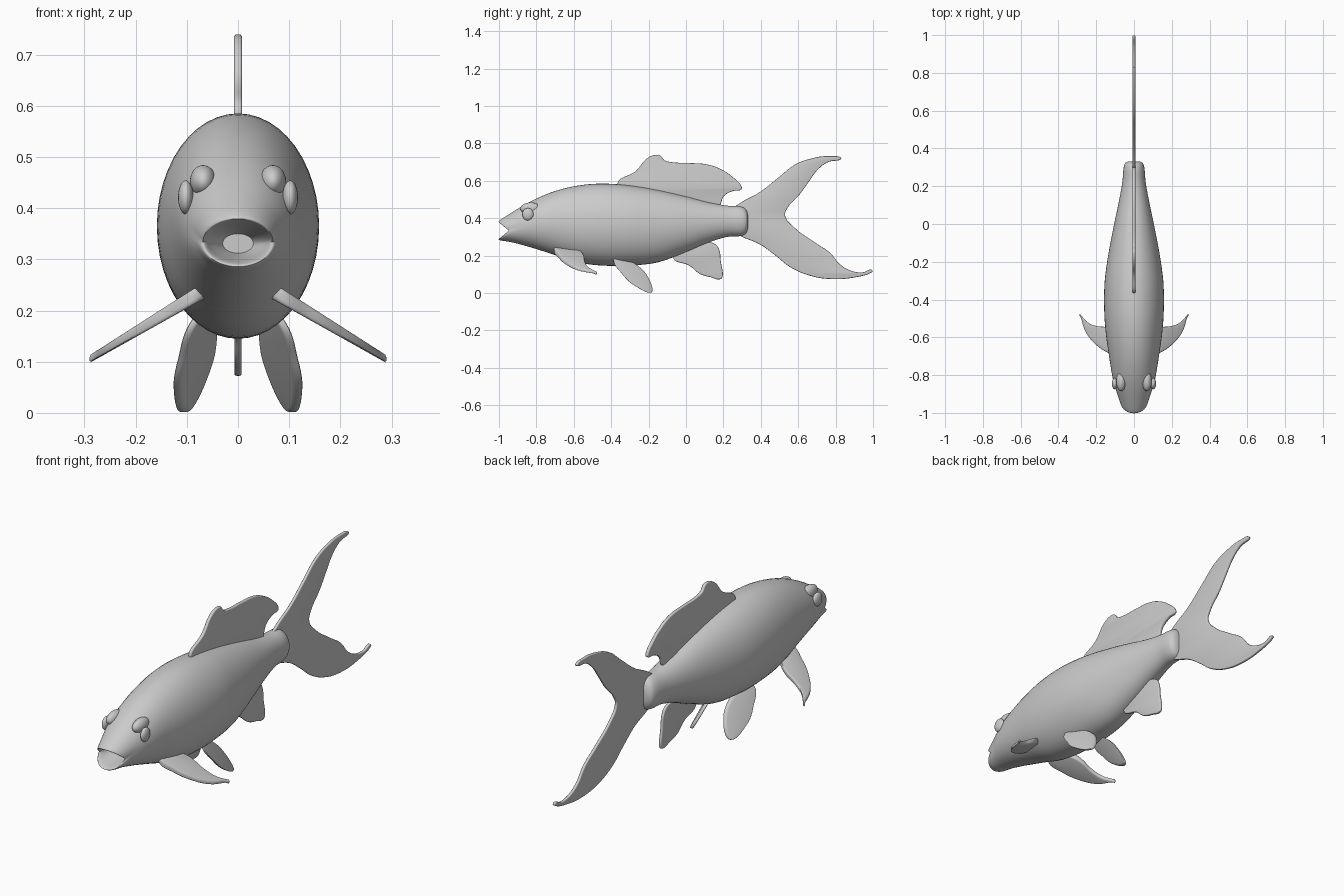
import bpy, bmesh, math
from mathutils import Vector

if "Cube" in bpy.data.objects:
    bpy.data.objects.remove(bpy.data.objects["Cube"])


def smooth(ob, angle=40):
    bpy.ops.object.select_all(action='DESELECT')
    ob.select_set(True)
    bpy.context.view_layer.objects.active = ob
    bpy.ops.object.shade_smooth_by_angle(angle=math.radians(angle))


def mirror(ob):
    ob.modifiers.new("mirror", 'MIRROR').use_mirror_merge = False


def catmull(rows, steps):
    """Smooth interpolation through rows of numbers."""
    out = []
    n = len(rows)
    for i in range(n - 1):
        a, b, c, d = (rows[min(max(i + k, 0), n - 1)] for k in (-1, 0, 1, 2))
        for s in range(steps):
            t = s / steps
            out.append([0.5 * (2 * q + (r - p) * t + (2 * p - 5 * q + 4 * r - u) * t * t
                               + (3 * q - p - 3 * r + u) * t ** 3)
                        for p, q, r, u in zip(a, b, c, d)])
    out.append(rows[-1])
    return out


# Body: elliptical rings from inside the mouth, over the lips, to the tail root
# y, top z, bottom z, half width, forward pull of the top and bottom of the ring
STATIONS = [
    (-.86, .350, .312, .030, 0), (-.91, .364, .302, .052, .02),
    (-.94, .376, .293, .063, .05), (-.945, .386, .283, .071, .053),
    (-.905, .428, .272, .086, .03), (-.86, .467, .256, .102, .012),
    (-.80, .505, .235, .116, 0), (-.70, .545, .203, .132, 0),
    (-.58, .574, .164, .149, 0), (-.45, .585, .147, .158, 0),
    (-.30, .575, .147, .155, 0), (-.15, .550, .164, .134, 0),
    (0, .516, .219, .105, 0), (.12, .485, .270, .080, 0),
    (.22, .467, .300, .062, 0), (.29, .463, .304, .056, 0),
    (.32, .447, .318, .048, 0), (.332, .415, .348, .030, 0)]
SEG = 48
bm = bmesh.new()
rings = []
for y, top, bot, w, pull in catmull(STATIONS, 4):
    ring = []
    for k in range(SEG):
        a = 2 * math.pi * k / SEG
        s = math.sin(a)
        ring.append(bm.verts.new((w * math.cos(a), y - pull * abs(s),
                                  (top + bot) / 2 + (top - bot) / 2 * s)))
    rings.append(ring)
for r0, r1 in zip(rings, rings[1:]):
    for k in range(SEG):
        bm.faces.new((r0[k], r0[(k + 1) % SEG], r1[(k + 1) % SEG], r1[k]))
bm.faces.new(rings[0])
bm.faces.new(rings[-1])
bmesh.ops.recalc_face_normals(bm, faces=bm.faces)
me = bpy.data.meshes.new("body")
bm.to_mesh(me)
bm.free()
body = bpy.data.objects.new("body", me)
bpy.context.collection.objects.link(body)
smooth(body, 60)


# Fins: a smooth filled outline with rounded rim, placed in its plane by a function
def fin(name, outline, half, place):
    cu = bpy.data.curves.new(name, 'CURVE')
    cu.dimensions = '2D'
    cu.fill_mode = 'BOTH'
    cu.resolution_u = 8
    cu.extrude = half * 0.4
    cu.bevel_depth = half * 0.6
    cu.bevel_resolution = 2
    cu.offset = -half * 0.6
    sp = cu.splines.new('BEZIER')
    sp.bezier_points.add(len(outline) - 1)
    for p, (u, v) in zip(sp.bezier_points, outline):
        p.co = (u, v, 0)
        p.handle_left_type = p.handle_right_type = 'AUTO'
    sp.use_cyclic_u = True
    ob = bpy.data.objects.new(name, cu)
    bpy.context.collection.objects.link(ob)
    bpy.ops.object.select_all(action='DESELECT')
    ob.select_set(True)
    bpy.context.view_layer.objects.active = ob
    bpy.ops.object.convert(target='MESH')
    ob = bpy.context.view_layer.objects.active
    for v in ob.data.vertices:
        v.co = Vector(place(*v.co))
    b = bmesh.new()
    b.from_mesh(ob.data)
    bmesh.ops.remove_doubles(b, verts=b.verts, dist=1e-5)
    bmesh.ops.recalc_face_normals(b, faces=b.faces)
    b.to_mesh(ob.data)
    b.free()
    smooth(ob)
    return ob


def median(u, v, w):
    return (w, u, v)


fin("dorsal_fin", [
    (-.365, .575), (-.265, .655), (-.21, .718), (-.165, .738), (-.138, .735),
    (-.115, .71), (-.07, .699), (.02, .695), (.12, .686), (.19, .66), (.25, .62),
    (.298, .566), (.296, .555), (.25, .545), (.205, .52), (.17, .46), (-.1, .50)],
    .008, median)

fin("tail_fin", [
    (.28, .475), (.395, .54), (.50, .622), (.58, .685), (.665, .718), (.77, .732),
    (.83, .72), (.825, .713), (.76, .70), (.705, .66), (.66, .60), (.61, .53),
    (.54, .45), (.53, .415), (.58, .35), (.69, .27), (.77, .215), (.825, .152),
    (.88, .12), (.94, .11), (.998, .119), (.99, .109), (.90, .083), (.77, .075),
    (.655, .095), (.555, .14), (.475, .203), (.395, .26), (.285, .308),
    (.24, .34), (.24, .44)], .007, median)

fin("anal_fin", [
    (-.07, .195), (.02, .145), (.075, .102), (.13, .085), (.187, .075), (.195, .085),
    (.186, .17), (.176, .235), (.155, .262), (.105, .275), (.03, .28)], .007, median)

# Paired fins, mirrored
mirror(fin("pelvic_fin", [
    (-.385, .19), (-.34, .10), (-.275, .04), (-.187, .002), (-.18, .01), (-.203, .085),
    (-.25, .14), (-.31, .18), (-.35, .21)], .009,
    lambda u, v, w: (.022 - .44 * u - .6 * v + w, u, v)))

mirror(fin("pectoral_fin", [
    (.07, -.70), (.14, -.68), (.20, -.64), (.254, -.575), (.28, -.50), (.287, -.476),
    (.281, -.482), (.243, -.522), (.20, -.54), (.14, -.548), (.10, -.57), (.06, -.62)],
    .010, lambda u, v, w: (u, v, .279 - .6 * u + w * (1.9 - 4 * u))))


# Eyes and the brow bulges above them
def blob(name, loc, scale):
    bpy.ops.mesh.primitive_uv_sphere_add(segments=32, ring_count=16, radius=1)
    ob = bpy.context.object
    ob.name = name
    for v in ob.data.vertices:
        v.co = Vector(loc) + Vector(v.co[i] * scale[i] for i in range(3))
    smooth(ob, 60)
    mirror(ob)


blob("eye", (.102, -.845, .421), (.015, .030, .033))
blob("brow", (.068, -.83, .452), (.026, .055, .032))
